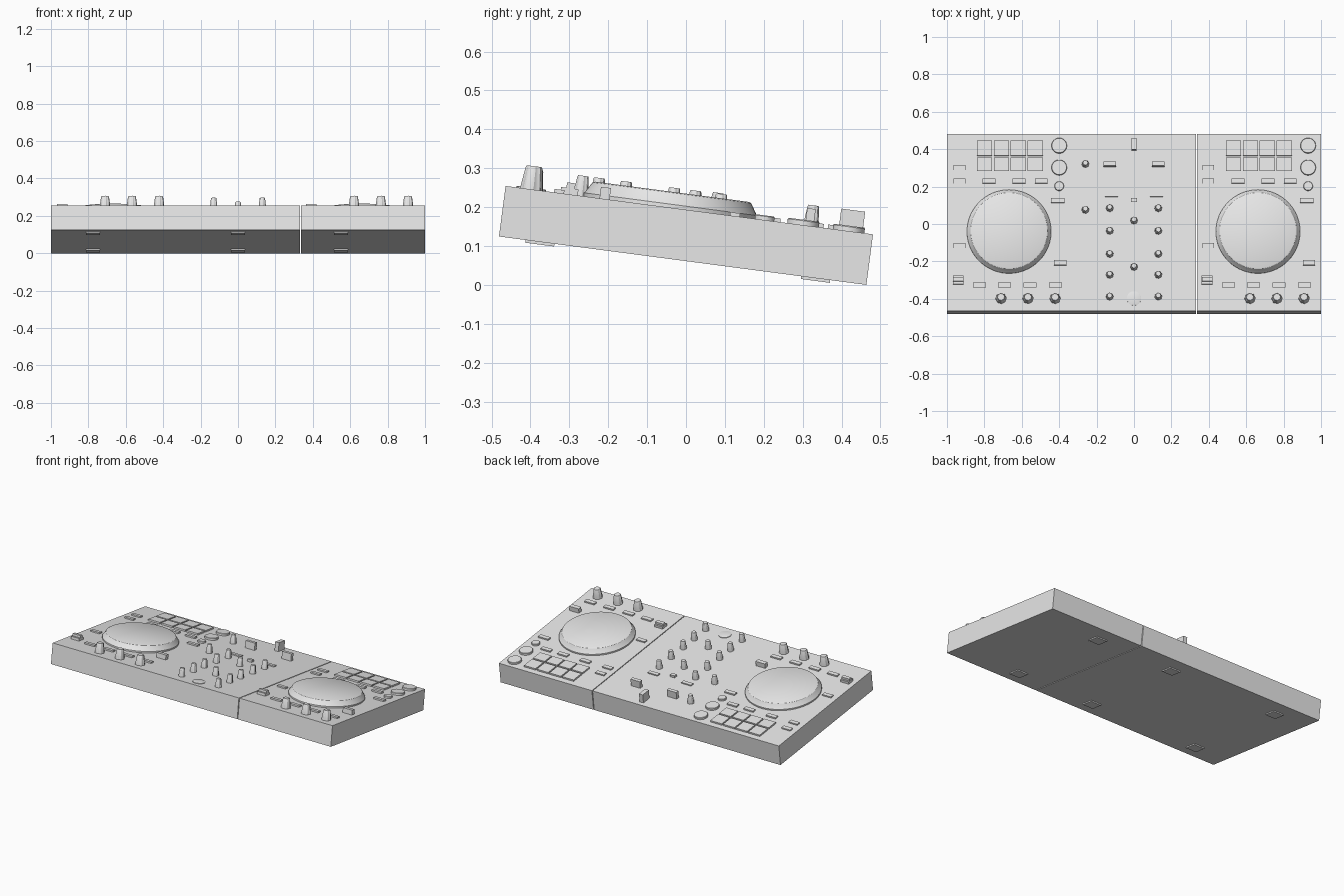
import bpy, bmesh, math
from mathutils import Matrix, Vector

cube = bpy.data.objects.get("Cube")
if cube:
    bpy.data.objects.remove(cube)

# One plain grey for the whole unit
grey = bpy.data.materials.new("plain_grey")
grey.use_nodes = True
grey.diffuse_color = (0.8, 0.8, 0.8, 1)
grey.node_tree.nodes["Principled BSDF"].inputs["Base Color"].default_value = (0.8, 0.8, 0.8, 1)

# Parts are laid out on a level panel (z = 0 is its top), then tilted down to the back
LENGTH, THICK, TILT = 0.953, 0.131, math.radians(7.5)
LIFT = LENGTH / 2 * math.sin(TILT) + THICK * math.cos(TILT)
PANEL = Matrix.Translation((0, 0.0085, LIFT)) @ Matrix.Rotation(-TILT, 4, 'X')
parts = []


def finish(bm, name):
    bmesh.ops.recalc_face_normals(bm, faces=bm.faces)
    mesh = bpy.data.meshes.new(name)
    bm.to_mesh(mesh)
    bm.free()
    mesh.materials.append(grey)
    obj = bpy.data.objects.new(name, mesh)
    bpy.context.collection.objects.link(obj)
    obj.matrix_world = PANEL
    parts.append(obj)


def block(name, x, y, width, depth, top, bottom=-0.002):
    bm = bmesh.new()
    size = Matrix.Diagonal((width, depth, top - bottom, 1))
    bmesh.ops.create_cube(bm, size=1, matrix=Matrix.Translation((x, y, (top + bottom) / 2)) @ size)
    finish(bm, name)


def turned(name, x, y, profile, sides=48, flute=0):
    """Closed turned form from (radius, height) points; flute pulls in alternate pairs of ribs."""
    bm = bmesh.new()
    rings = []
    for r, z in profile:
        ring = []
        for i in range(sides):
            a = math.tau * i / sides
            rad = r * (1 - flute * (i // 2 % 2))
            ring.append(bm.verts.new((x + rad * math.cos(a), y + rad * math.sin(a), z)))
        rings.append(ring)
    for low, high in zip(rings, rings[1:]):
        for i in range(sides):
            j = (i + 1) % sides
            bm.faces.new((low[i], low[j], high[j], high[i]))
    bm.faces.new(rings[0][::-1])
    bm.faces.new(rings[-1])
    finish(bm, name)


def knob(name, x, y, r, h):
    turned(name, x, y, [(r, -0.002), (r * 0.95, h * 0.2), (r * 0.74, h * 0.93), (r * 0.66, h)], 32, 0.08)


def disc(name, x, y, r, h):
    turned(name, x, y, [(r, -0.002), (r, h * 0.8), (r - 0.002, h)])


# Casing in three sections, with an open seam beside the right-hand one
for name, x0, x1 in (("left_casing", -1, -0.3335), ("mixer_casing", -0.3335, 0.331),
                     ("right_casing", 0.336, 1)):
    block(name, (x0 + x1) / 2, 0, x1 - x0, LENGTH, 0, -THICK)

# Feet
for x in (-0.775, 0, 0.55):
    for y in (-0.37, 0.345):
        block("foot", x, y, 0.075, 0.075, -THICK + 0.002, -THICK - 0.007)

# Two identical decks
for side, ox in (("left", -0.668), ("right", 0.663)):
    turned(side + "_jog_wheel", ox, -0.05,
           [(0.225, -0.002), (0.225, 0.009), (0.222, 0.012), (0.206, 0.038), (0.2, 0.041)], 96)

    # Pads: two rows of four
    for col in range(4):
        for row, (y, depth) in enumerate(((0.4, 0.082), (0.312, 0.072))):
            block(f"{side}_pad", ox - 0.131 + col * 0.0905, y, 0.082, depth, 0.01)

    # Effect knobs along the front
    for dx in (-0.043, 0.101, 0.246):
        knob(side + "_effect_knob", ox + dx, -0.41, 0.029, 0.06)

    # Round buttons
    for y, r, h in ((0.413, 0.041, 0.014), (0.295, 0.041, 0.014), (0.195, 0.025, 0.012)):
        disc(side + "_round_button", ox + 0.268, y, r, h)

    # Flat buttons in front of the wheel, behind it and along the outer edges
    for dx in (-0.157, -0.025, 0.112, 0.248):
        block(side + "_front_button", ox + dx, -0.338, 0.07, 0.026, 0.009)
    for dx in (-0.107, 0.053, 0.172):
        block(side + "_loop_button", ox + dx, 0.223, 0.068, 0.026, 0.009)
    for y in (0.295, 0.222, -0.125):
        block(side + "_edge_button", ox - 0.265, y, 0.062, 0.026, 0.008)
    block(side + "_shift_button", ox + 0.261, 0.118, 0.072, 0.026, 0.009)

    # Slider caps
    block(side + "_outer_slider", ox - 0.272, -0.312, 0.058, 0.045, 0.016)
    block(side + "_outer_slider_grip", ox - 0.272, -0.31, 0.056, 0.022, 0.03)
    block(side + "_tempo_slider", ox + 0.273, -0.22, 0.066, 0.026, 0.03)

# Mixer knobs
for x in (-0.13, 0.13):
    for y in (0.077, -0.045, -0.17, -0.282, -0.4):
        knob("channel_knob", x, y, 0.02, 0.052)
    block("channel_fader", x, 0.311, 0.066, 0.022, 0.045)
    block("cue_button", x * 0.92, 0.15, 0.07, 0.024, 0.007)
for y in (0.01, -0.24):
    knob("centre_knob", 0, y, 0.02, 0.052)
for y in (0.315, 0.068):
    knob("headphone_knob", -0.26, y, 0.02, 0.054)

# Centre line: crossfader, small switch and round plate
block("crossfader", 0, 0.418, 0.027, 0.062, 0.055)
block("small_switch", 0, 0.12, 0.032, 0.022, 0.014)
disc("centre_plate", 0, -0.41, 0.038, 0.004)

# Smooth the round forms, keeping edges sharp
bpy.ops.object.select_all(action='DESELECT')
for obj in parts:
    obj.select_set(True)
bpy.context.view_layer.objects.active = parts[0]
bpy.ops.object.shade_smooth_by_angle(angle=math.radians(30))
